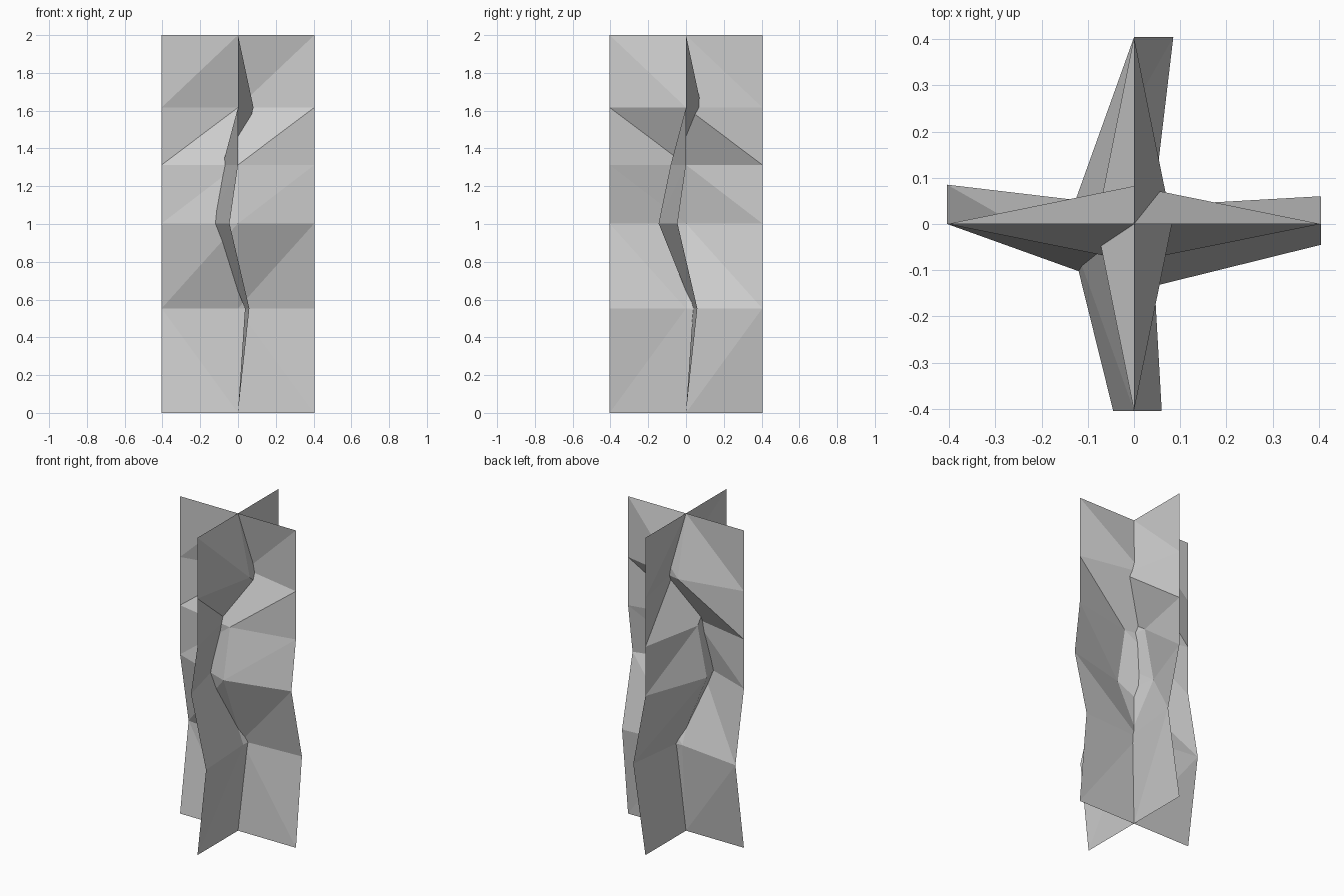
import bpy, bmesh, math

if "Cube" in bpy.data.objects:
    bpy.data.objects.remove(bpy.data.objects["Cube"])

W = 0.404  # half width of each sheet
# height, then sideways bend of the left edge, centre line and right edge
ROWS = [
    (0.00, 0.0, 0.0, 0.0),
    (0.553, 0.085, 0.037, 0.06),
    (1.003, 0.0, -0.145, -0.045),
    (1.313, 0.0, -0.081, 0.0),
    (1.617, 0.0, 0.082, 0.0),
    (2.00, 0.0, 0.0, 0.0),
]


def bent_sheet(name, angle):
    bm = bmesh.new()
    grid = [[bm.verts.new((x, y, z)) for x, y in zip((-W, 0, W), bends)]
            for z, *bends in ROWS]
    for r in range(len(grid) - 1):
        for c in range(2):
            a, b = grid[r][c], grid[r][c + 1]
            d, e = grid[r + 1][c], grid[r + 1][c + 1]
            # the bottom row folds along the opposite diagonal
            tris = ((a, b, d), (b, e, d)) if r == 0 else ((a, b, e), (a, e, d))
            for t in tris:
                bm.faces.new(t)
    mesh = bpy.data.meshes.new(name)
    bm.to_mesh(mesh)
    bm.free()
    ob = bpy.data.objects.new(name, mesh)
    ob.rotation_euler.z = angle
    bpy.context.collection.objects.link(ob)


# Two identical bent sheets crossing at right angles
bent_sheet("sheet_across", 0)
bent_sheet("sheet_deep", -math.pi / 2)
